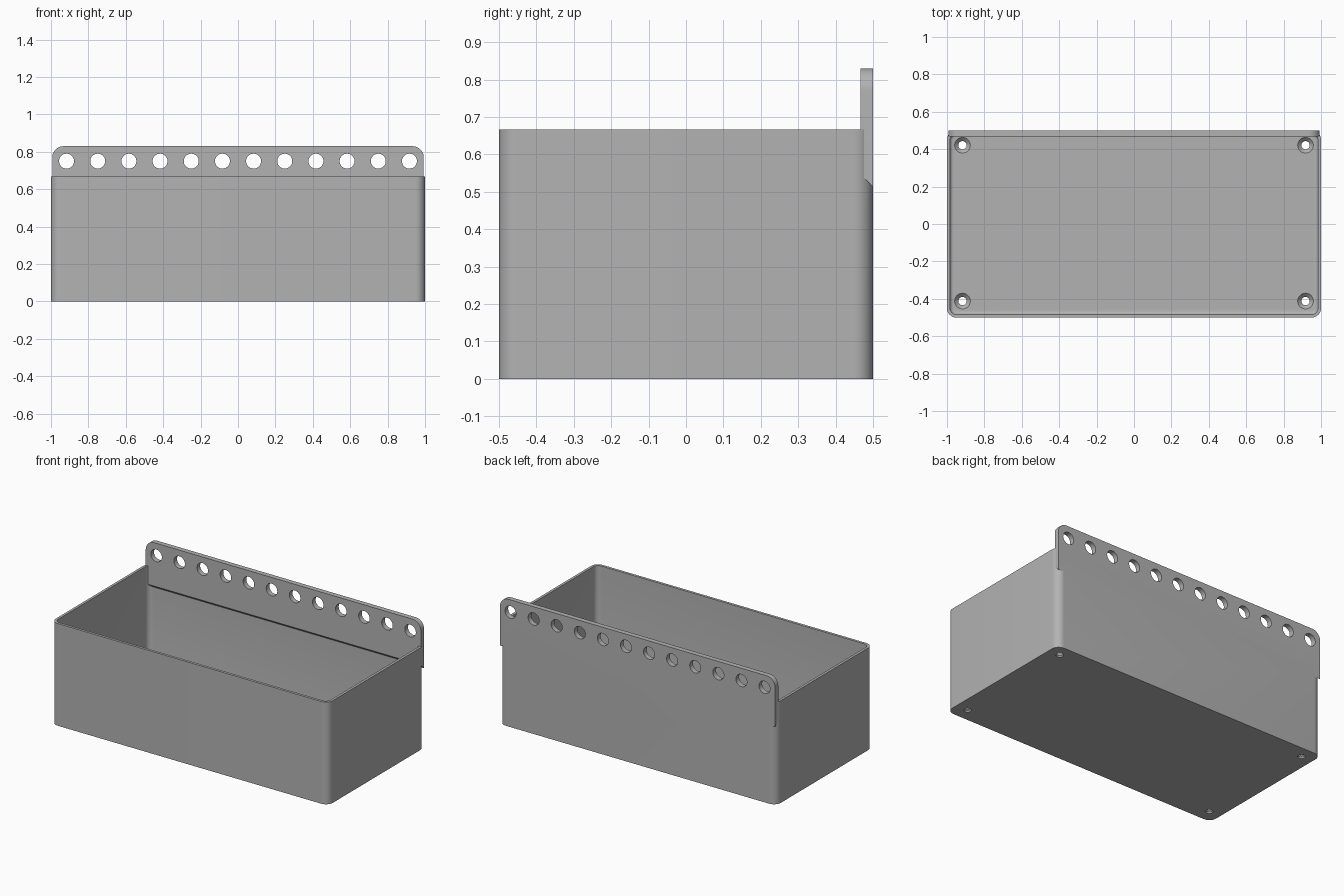
import bpy
import math
from mathutils import Vector

cube = bpy.data.objects.get("Cube")
if cube:
    bpy.data.objects.remove(cube, do_unlink=True)

WALL, FLOOR, HEIGHT = 0.017, 0.03, 0.667
PITCH = 1 / 6

grey = bpy.data.materials.new("plain grey")
grey.use_nodes = True
colour = (0.45, 0.45, 0.45, 1)
grey.diffuse_color = colour
grey.node_tree.nodes["Principled BSDF"].inputs["Base Color"].default_value = colour


def rounded_rect(hx, hy, r, steps=10):
    """Outline of a rectangle with rounded corners, anticlockwise."""
    pts = []
    for i, (sx, sy) in enumerate([(1, 1), (-1, 1), (-1, -1), (1, -1)]):
        for k in range(steps + 1):
            a = math.pi / 2 * (i + k / steps)
            pts.append((sx * (hx - r) + r * math.cos(a), sy * (hy - r) + r * math.sin(a)))
    return pts


def loft(name, rings):
    """Closed solid through rings of equal point count."""
    n = len(rings[0])
    verts = [v for ring in rings for v in ring]
    faces = [list(range(n))[::-1], [len(verts) - n + i for i in range(n)]]
    for j in range(len(rings) - 1):
        for i in range(n):
            k = (i + 1) % n
            faces.append([j * n + i, j * n + k, (j + 1) * n + k, (j + 1) * n + i])
    mesh = bpy.data.meshes.new(name)
    mesh.from_pydata(verts, [], faces)
    mesh.materials.append(grey)
    ob = bpy.data.objects.new(name, mesh)
    bpy.context.collection.objects.link(ob)
    return ob


def ring(hx, hy, r, z):
    return [(x, y, z) for x, y in rounded_rect(hx, hy, r)]


def turned(name, profile, centre, axis, n=32):
    """Solid of revolution from (radius, distance) pairs along an axis."""
    turn = Vector((0, 0, 1)).rotation_difference(Vector(axis))
    return loft(name, [[turn @ Vector((r * math.cos(i * math.tau / n), r * math.sin(i * math.tau / n), d))
                        + Vector(centre) for i in range(n)] for r, d in profile])


def combine(target, tool, operation):
    mod = target.modifiers.new(operation.lower(), "BOOLEAN")
    mod.operation, mod.solver, mod.object = operation, "EXACT", tool
    bpy.context.view_layer.objects.active = target
    bpy.ops.object.modifier_apply(modifier=mod.name)
    bpy.data.objects.remove(tool, do_unlink=True)


# Tray body, hollowed with a small fillet round the floor
tray = loft("storage_bin", [ring(1, 0.5, 0.05, z) for z in (0, HEIGHT)])
FILLET = 0.017
rings = []
for k in range(6):
    a = math.pi / 2 * k / 5
    inset = WALL + FILLET * (1 - math.sin(a))
    rings.append(ring(1 - inset, 0.5 - inset, 0.05 - inset, FLOOR + FILLET * (1 - math.cos(a))))
rings.append(ring(1 - WALL, 0.5 - WALL, 0.05 - WALL, 1))
combine(tray, loft("cavity_cutter", rings), "DIFFERENCE")

# Hanging rail: rounded top corners, sloping underside
HALF, TOP, R = 0.993, 0.83, 0.06


def rail_outline(y, bottom):
    arc = [(HALF - R + R * math.cos(a), y, TOP - R + R * math.sin(a))
           for a in [math.pi / 20 * k for k in range(11)]]
    return [(HALF, y, bottom)] + arc + [(-x, y, z) for x, y, z in reversed(arc)] + [(-HALF, y, bottom)]


rail = loft("hanging_rail", [rail_outline(0.5, 0.513), rail_outline(0.467, 0.547)])
combine(tray, rail, "UNION")

# Row of hanging holes through the rail
for i in range(12):
    x = (i - 5.5) * PITCH
    combine(tray, turned("rail_hole_cutter", [(0.04, 0), (0.04, 0.2)], (x, 0.4, 0.75), (0, 1, 0)), "DIFFERENCE")

# Countersunk screw holes in the floor
for x in (-0.917, 0.917):
    for y in (-0.412, 0.421):
        profile = [(0.022, -0.05), (0.022, FLOOR - 0.02), (0.042, FLOOR), (0.042, FLOOR + 0.05)]
        combine(tray, turned("screw_hole_cutter", profile, (x, y, 0), (0, 0, 1)), "DIFFERENCE")

# Smooth curved faces, keep crisp edges
bpy.ops.object.select_all(action="DESELECT")
tray.select_set(True)
bpy.context.view_layer.objects.active = tray
bpy.ops.object.shade_smooth_by_angle(angle=math.radians(30))
